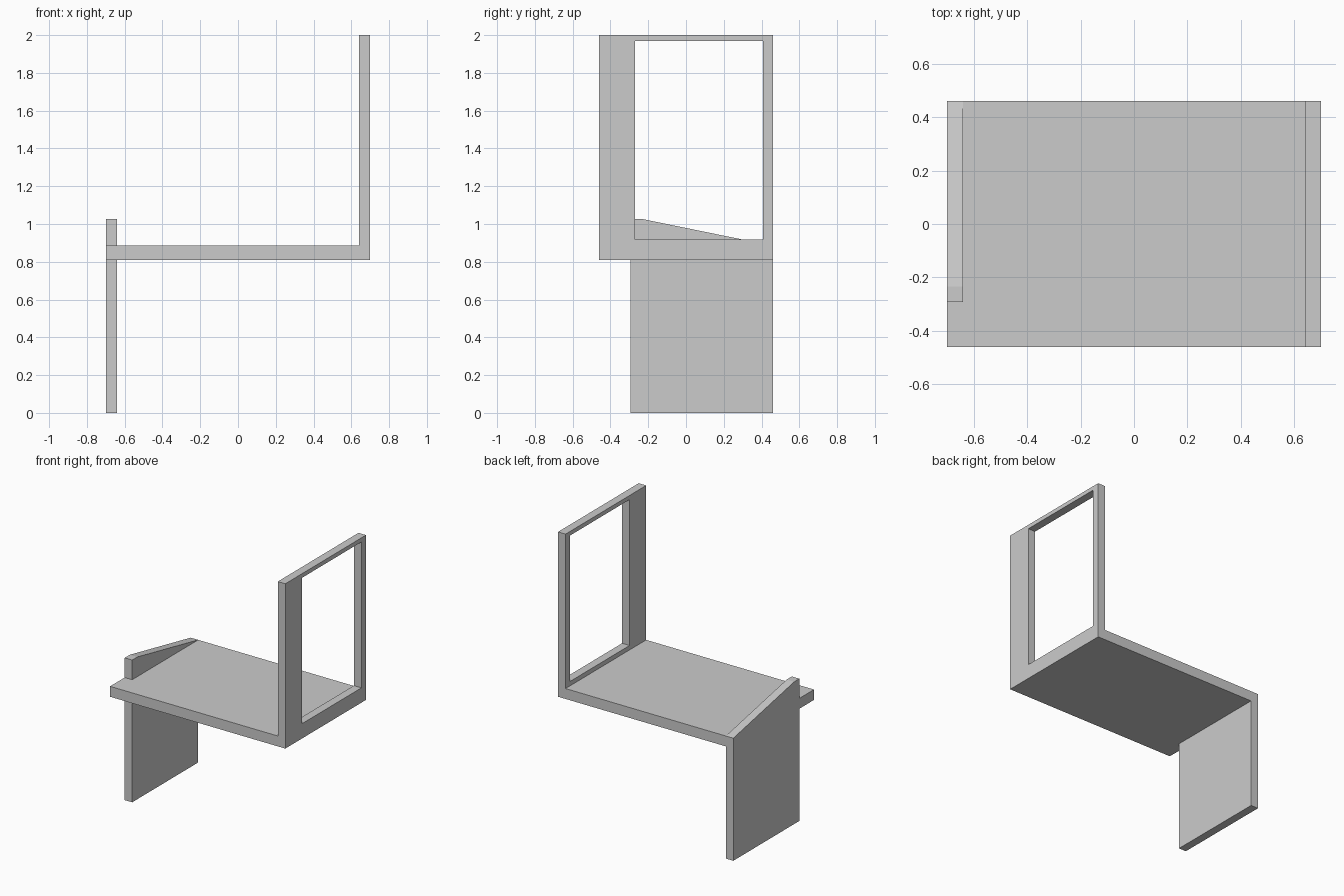
import bpy, bmesh
from mathutils import Vector

if "Cube" in bpy.data.objects:
    bpy.data.objects.remove(bpy.data.objects["Cube"])


def prism(name, points, to_3d, vec):
    """Extrude a flat outline along vec."""
    bm = bmesh.new()
    face = bm.faces.new([bm.verts.new(to_3d(a, b)) for a, b in points])
    ext = bmesh.ops.extrude_face_region(bm, geom=[face], use_keep_orig=True)
    moved = [g for g in ext["geom"] if isinstance(g, bmesh.types.BMVert)]
    bmesh.ops.translate(bm, verts=moved, vec=Vector(vec))
    return finish(name, bm)


def finish(name, bm):
    bmesh.ops.recalc_face_normals(bm, faces=bm.faces[:])
    mesh = bpy.data.meshes.new(name)
    bm.to_mesh(mesh)
    bm.free()
    obj = bpy.data.objects.new(name, mesh)
    bpy.context.collection.objects.link(obj)
    return obj


def window_frame(name, x0, x1, outer, inner):
    """Rectangular frame; outer and inner are (y0, y1, z0, z1)."""
    bm = bmesh.new()

    def ring(x, r):
        y0, y1, z0, z1 = r
        return [bm.verts.new((x, y, z))
                for y, z in ((y0, z0), (y1, z0), (y1, z1), (y0, z1))]

    loops = [ring(x0, outer), ring(x1, outer), ring(x1, inner), ring(x0, inner)]
    for a, b in zip(loops, loops[1:] + loops[:1]):
        for i in range(4):
            j = (i + 1) % 4
            bm.faces.new((a[i], a[j], b[j], b[i]))
    return finish(name, bm)


W, D, T = 0.70, 0.46, 0.06          # half width, half depth, panel thickness
Z0, Z1 = 0.81, 0.885                # underside and top of the platform
LEG_Y = -0.293                      # front edge of the leg panel

# Platform, notched around the leg panel
prism("platform",
      [(-W, -D), (W - T, -D), (W - T, D), (-W + T, D), (-W + T, LEG_Y), (-W, LEG_Y)],
      lambda x, y: (x, y, Z0), (0, 0, Z1 - Z0))

# Leg panel with sloping top
prism("leg_panel",
      [(LEG_Y, 0), (D, 0), (D, Z1), (-0.235, 1.027), (LEG_Y, 1.027)],
      lambda y, z: (-W, y, z), (T, 0, 0))

# Upright frame with off-centre opening
window_frame("upright_frame", W - T, W, (-D, D, Z0, 2.0), (-0.27, 0.408, 0.917, 1.97))
